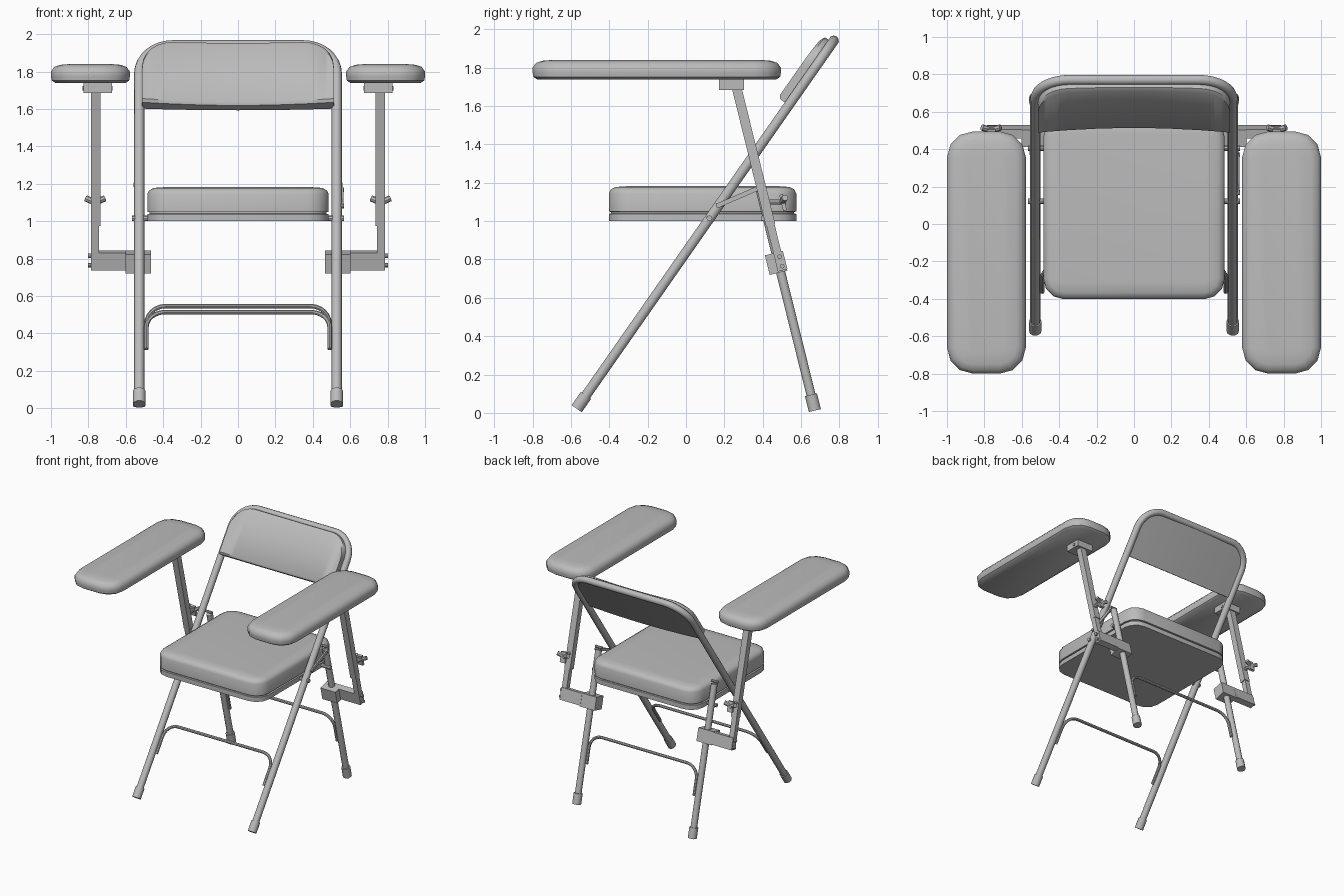
import bpy, bmesh, math
from mathutils import Vector, Matrix

if "Cube" in bpy.data.objects:
    bpy.data.objects.remove(bpy.data.objects["Cube"])

grey = bpy.data.materials.new("plain grey")
grey.diffuse_color = (0.5, 0.5, 0.5, 1)
grey.use_nodes = True
grey.node_tree.nodes["Principled BSDF"].inputs["Base Color"].default_value = grey.diffuse_color
TILT = math.atan(0.247)                      # lean of the rear legs and arm posts


def finish(name, mesh, angle=40):
    mesh.materials.clear()
    mesh.materials.append(grey)
    mesh.shade_smooth()
    mesh.set_sharp_from_angle(angle=math.radians(angle))
    ob = bpy.data.objects.new(name, mesh)
    bpy.context.collection.objects.link(ob)
    return ob


def from_bm(name, bm, angle=40):
    bmesh.ops.recalc_face_normals(bm, faces=bm.faces)
    me = bpy.data.meshes.new(name)
    bm.to_mesh(me)
    bm.free()
    return finish(name, me, angle)


def tube(name, pts, r, res=3):
    cu = bpy.data.curves.new(name, 'CURVE')
    cu.dimensions = '3D'
    cu.bevel_depth, cu.bevel_resolution, cu.use_fill_caps = r, res, True
    sp = cu.splines.new('POLY')
    sp.points.add(len(pts) - 1)
    for p, co in zip(sp.points, pts):
        p.co = (*co, 1)
    tmp = bpy.data.objects.new(name + "_path", cu)
    bpy.context.collection.objects.link(tmp)
    bpy.context.view_layer.update()
    me = bpy.data.meshes.new_from_object(tmp.evaluated_get(bpy.context.evaluated_depsgraph_get()))
    bpy.data.objects.remove(tmp)
    return finish(name, me)


def box(name, c, size, tilt=0.0):
    bm = bmesh.new()
    bmesh.ops.create_cube(bm, size=1, matrix=Matrix.Translation(c)
                          @ Matrix.Rotation(tilt, 4, 'X') @ Matrix.Diagonal((*size, 1)))
    return from_bm(name, bm)


def slab(name, x0, x1, y0, y1, r, seg, profile):
    """Rounded rectangle lofted through (inset, z) rings."""
    bm = bmesh.new()
    rings = []
    for ins, z in profile:
        rr = max(r - ins, 0.02)
        ring = []
        for k, (cx, cy) in enumerate([(x1 - ins - rr, y1 - ins - rr), (x0 + ins + rr, y1 - ins - rr),
                                      (x0 + ins + rr, y0 + ins + rr), (x1 - ins - rr, y0 + ins + rr)]):
            for i in range(seg + 1):
                a = math.pi / 2 * (k + i / seg)
                ring.append(bm.verts.new((cx + rr * math.cos(a), cy + rr * math.sin(a), z)))
        rings.append(ring)
    n = len(rings[0])
    for a, b in zip(rings, rings[1:]):
        for i in range(n):
            bm.faces.new((a[i], a[(i + 1) % n], b[(i + 1) % n], b[i]))
    bm.faces.new(rings[0])
    bm.faces.new(rings[-1])
    return from_bm(name, bm)


def arch(w, u0, u1, r, seg=6):
    """Upside-down U in (x, u)."""
    pts = [(-w, u0)]
    for s, a0 in ((-1, math.pi), (1, math.pi / 2)):
        for i in range(seg + 1):
            a = a0 - math.pi / 2 * i / seg
            pts.append((s * (w - r) + r * math.cos(a), u1 - r + r * math.sin(a)))
    return pts + [(w, u0)]


# leaning planes of the front frame and the rear legs
F0, FU, FN = Vector((0, -0.57, 0.022)), Vector((0, 0.573, 0.82)), Vector((0, -0.82, 0.573))
R0, RU = Vector((0, 0.672, 0.012)), Vector((0, -math.sin(TILT), math.cos(TILT)))
X = Vector((1, 0, 0))


def front(x, u, n=0.0):
    return F0 + X * x + FU * u + FN * n


def rear(x, u):
    return R0 + X * x + RU * u


# front frame and braces
tube("front_frame", [front(x, u) for x, u in arch(0.528, 0.02, 2.34, 0.18, 8)], 0.027)
tube("front_brace", [front(x, u) for x, u in arch(0.49, 0.36, 0.6, 0.1)], 0.012, 2)
tube("rear_brace", [rear(x, u) for x, u in arch(0.49, 0.32, 0.55, 0.1)], 0.012, 2)

# backrest: curved panel with rounded upper corners
bm = bmesh.new()
W, RC, BOT, TOP = 0.512, 0.16, 1.93, 2.335
xs = [W - RC + RC * math.sin(math.pi / 2 * i / 6) for i in range(6, -1, -1)]
xs = [-x for x in xs] + [-0.2, -0.1, 0, 0.1, 0.2] + xs[::-1]
cols = []
for x in xs:
    d = max(abs(x) - (W - RC), 0)
    top = TOP - RC + math.sqrt(max(RC * RC - d * d, 0))
    dip = 0.03 * (1 - (x / W) ** 2)
    cols.append([bm.verts.new(front(x, u, n)) for u, n in
                 ((BOT, -0.005 - dip * 0.5), (BOT, 0.055 - dip), (BOT + 0.015, 0.068 - dip),
                  (top - 0.03, 0.068 - dip * 0.6), (top - 0.008, 0.055 - dip * 0.5), (top, -0.005 - dip * 0.5))])
for a, b in zip(cols, cols[1:]):
    for i in range(6):
        bm.faces.new((a[i], a[(i + 1) % 6], b[(i + 1) % 6], b[i]))
bm.faces.new(cols[0])
bm.faces.new(cols[-1])
from_bm("backrest", bm)

# seat: pan and cushion with a narrow seam
slab("seat", -0.485, 0.485, -0.402, 0.575, 0.11, 3,
     [(0.0, 1.0), (0.0, 1.038), (0.012, 1.04), (0.012, 1.048), (0.0, 1.05),
      (0.0, 1.145), (0.01, 1.165), (0.035, 1.178), (0.09, 1.182)])

for s, side in ((-1, "left"), (1, "right")):
    x = 0.528 * s
    # rear leg and rubber feet
    tube(side + "_rear_leg", [rear(x, 0.02), rear(x, 1.2)], 0.025)
    tube(side + "_front_foot", [front(x, 0), front(x, 0.065), front(x, 0.085)], 0.034)
    tube(side + "_rear_foot", [rear(x, 0), rear(x, 0.07), rear(x, 0.085)], 0.034)
    # hinge pins
    for nm, y, z in (("front_pin", 0.122, 1.015), ("rear_pin", 0.405, 1.015)):
        tube(side + "_" + nm, [(0.475 * s, y, z), (0.566 * s, y, z)], 0.015, 2)
    tube(side + "_top_pin", [(0.5 * s, 0.38, 1.195), (0.56 * s, 0.38, 1.195)], 0.011, 2)

    # armrest pad and its mounting block
    xa, xb = sorted((0.578 * s, 1.0 * s))
    slab(side + "_armrest", xa, xb, -0.8, 0.495, 0.14, 3,
         [(0.025, 1.738), (0.004, 1.752), (0, 1.775), (0, 1.80), (0.018, 1.825), (0.05, 1.836), (0.11, 1.841)])
    box(side + "_armrest_mount", (0.75 * s, 0.237, 1.713), (0.15, 0.13, 0.056))
    tube(side + "_mount_bolt", [(0.67 * s, 0.26, 1.71), (0.832 * s, 0.26, 1.71)], 0.012, 2)

    # telescoping arm post
    def post(z):
        return 0.683 - 0.247 * z
    box(side + "_upper_post", (0.76 * s, post(1.34), 1.34), (0.052, 0.05, 0.74), TILT)
    box(side + "_lower_post", (0.764 * s, post(0.92), 0.92), (0.043, 0.042, 0.36), TILT)

    # clamp on the rear leg with its outward arm and bolts
    box(side + "_clamp", (0.533 * s, 0.47, 0.782), (0.136, 0.095, 0.105), TILT)
    box(side + "_clamp_arm", (0.69 * s, 0.493, 0.79), (0.19, 0.05, 0.096), TILT)
    for i, (y, z) in enumerate(((0.488, 0.815), (0.502, 0.765))):
        tube(f"{side}_clamp_bolt_{i}", [(0.77 * s, y, z), (0.802 * s, y, z)], 0.012, 2)

    # wing knob behind the post
    yk = post(1.1) + 0.02
    tube(side + "_knob_stem", [(0.763 * s, yk, 1.1), (0.763 * s, yk + 0.09, 1.1)], 0.014, 2)
    for d in (-1, 1):
        tube(f"{side}_knob_wing_{d}", [(0.763 * s, yk + 0.07, 1.1), (0.763 * s + d * 0.05, yk + 0.085, 1.122)], 0.017, 2)
    box(side + "_knob_plate", (0.763 * s, yk + 0.075, 1.097), (0.045, 0.02, 0.085), TILT)

# folding link on the right side
link_tilt = math.atan2(0.09, 0.21)
box("folding_link", (0.557, 0.268, 1.125), (0.012, 0.23, 0.024), link_tilt)
for i, (y, z) in enumerate(((0.168, 1.082), (0.37, 1.168))):
    tube(f"link_pin_{i}", [(0.52, y, z), (0.568, y, z)], 0.013, 2)
